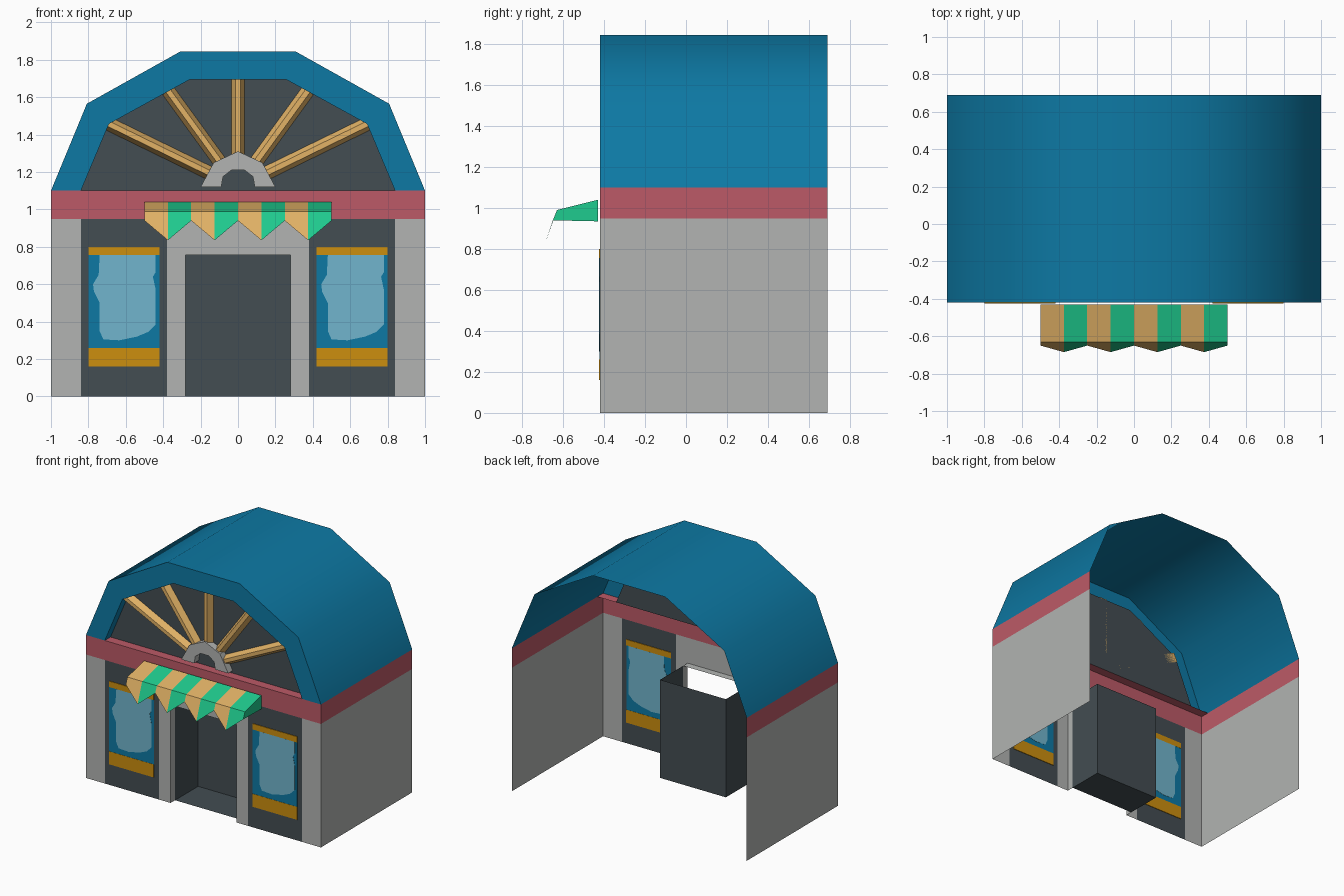
import bpy, bmesh
from math import sin, cos, radians
from mathutils import Vector

cube = bpy.data.objects.get("Cube")
if cube:
    bpy.data.objects.remove(cube, do_unlink=True)


def material(name, *rgb):
    lin = [(c / 255 / 12.92) if c < 11 else ((c / 255 + 0.055) / 1.055) ** 2.4 for c in rgb]
    m = bpy.data.materials.new(name)
    m.use_nodes = True
    m.diffuse_color = (*lin, 1)
    m.node_tree.nodes["Principled BSDF"].inputs["Base Color"].default_value = (*lin, 1)
    return m


blue = material("roof blue", 13, 121, 164)
grey = material("stone grey", 178, 180, 178)
dark = material("dark slate", 67, 77, 82)
red = material("band red", 188, 90, 103)
tan = material("wood tan", 226, 178, 102)
green = material("awning green", 31, 203, 142)
orange = material("poster orange", 204, 142, 14)
pale = material("poster pale blue", 113, 181, 205)


def make(name, faces, mats, index=None, smooth=False):
    """Object from polygons given as point lists, welded together."""
    bm = bmesh.new()
    for i, pts in enumerate(faces):
        f = bm.faces.new([bm.verts.new(p) for p in pts])
        f.material_index = index[i] if index else 0
        f.smooth = smooth
    bmesh.ops.remove_doubles(bm, verts=bm.verts, dist=1e-4)
    me = bpy.data.meshes.new(name)
    bm.to_mesh(me)
    bm.free()
    for m in mats:
        me.materials.append(m)
    ob = bpy.data.objects.new(name, me)
    bpy.context.collection.objects.link(ob)
    return ob


def at(path, y):
    return [(x, y, z) for x, z in path]


def strip(a, b):
    return [[a[i], a[i + 1], b[i + 1], b[i]] for i in range(len(a) - 1)]


def solid(a, b):
    return strip(a + a[:1], b + b[:1]) + [list(reversed(a)), b]


def mirrored(half):
    return half + [(-x, z) for x, z in reversed(half)]


def rect(x0, x1, z0, z1):
    return [(x0, z0), (x1, z0), (x1, z1), (x0, z1)]


FRONT, BACK, PANEL = -0.42, 0.69, -0.35
JAMB, BOX = -0.365, -0.085
BAND, EAVE = 0.95, 1.10

# Roof shell, arched rim and its reveal
outer = mirrored([(-1, EAVE), (-0.808, 1.565), (-0.307, 1.845)])
inner = mirrored([(-0.84, EAVE), (-0.69, 1.457), (-0.257, 1.695)])
make("roof", strip(at(outer, FRONT), at(outer, BACK)), [blue], smooth=True)
make("roof_rim", strip(at(inner, FRONT), at(outer, FRONT))
     + strip(at(inner, PANEL), at(inner, FRONT)), [blue])
make("arch_panel", [at(inner[::-1], PANEL)], [dark])

# Side walls and red band
for side, s in (("right", -1), ("left", 1)):
    for part, z0, z1, mat in (("wall", 0, BAND, grey), ("side_band", BAND, EAVE, red)):
        path = [(s, z0), (s, z1)][::-s]
        make(side + "_" + part, strip(at(path, FRONT), at(path, BACK)), [mat])
ledge = [(-1, EAVE), (1, EAVE)]
make("front_band", [at(rect(-1, 1, BAND, EAVE), FRONT)]
     + strip(at(ledge, FRONT), at(ledge, PANEL)), [red])

# Front pillars, dark wall panels and posters
patch = [(.06, .755), (.06, .75), (.055, .65), (.025, .60), (.03, .56), (.06, .50),
         (.06, .35), (.08, .305), (.165, .30), (.26, .32), (.32, .345), (.36, .385),
         (.36, .57), (.345, .64), (.36, .665), (.36, .755)]
for side, s in (("right", -1), ("left", 1)):
    lo, hi = sorted((s * 0.84, s))
    make(side + "_pillar", [at(rect(lo, hi, 0, BAND), FRONT)], [grey])
    lo, hi = sorted((s * 0.38, s * 0.84))
    make(side + "_front_panel", [at(rect(lo, hi, 0, BAND), FRONT)], [dark])
    lo, hi = sorted((s * 0.42, s * 0.80))

    def plate(name, path, t, mat):
        make(side + name, solid(at(path, FRONT + t), at(path, FRONT - t)), [mat])

    plate("_poster", rect(lo, hi, 0.26, 0.755), 0.003, blue)
    plate("_poster_top", rect(lo, hi, 0.755, 0.80), 0.0045, orange)
    plate("_poster_base", rect(lo, hi, 0.16, 0.26), 0.0045, orange)
    plate("_poster_patch", [(lo + x, z) for x, z in patch], 0.0047, pale)

# Door frame with jambs, and the open-topped entrance recess
door = mirrored([(-0.28, 0), (-0.28, 0.755)])
frame = mirrored([(-0.38, 0), (-0.38, BAND)])
make("door_frame", strip(at(door, FRONT), at(frame, FRONT))
     + strip(at(door, JAMB), at(door, FRONT)), [grey])
tub = mirrored([(-0.28, 0.755), (-0.28, 0)])
make("entrance_recess", strip(at(tub, JAMB), at(tub, BOX)) + [at(tub, BOX)], [dark])

# Fan spokes with chamfered fronts
section = [(-0.036, 0), (-0.014, 0.045), (0.014, 0.045), (0.036, 0)]
for n, (angle, length) in enumerate([(26, .77), (54, .635), (90, .58), (126, .635), (154, .77)]):
    d = Vector((cos(radians(angle)), 0, sin(radians(angle))))
    across = Vector((d.z, 0, -d.x))
    base = Vector((0, PANEL, 1.12))
    ring = [base + across * w + Vector((0, -h, 0)) for w, h in section]
    make("fan_spoke_%d" % (n + 1),
         solid([p + d * 0.13 for p in ring], [p + d * length for p in ring]), [tan])

# Half-ring hub of the fan
hub_out = [(-0.2, 1.12), (-0.13, 1.25), (0, 1.31), (0.13, 1.25), (0.2, 1.12)]
hub_out = hub_out[:2] + [(-0.05, 1.29)] + [(0.05, 1.29)] + hub_out[3:]
hub_in = mirrored([(-0.09, 1.12), (-0.08, 1.175), (-0.035, 1.21)])
hub_out[2:4] = [(-0.001, 1.31), (0.001, 1.31)]
HUB = -0.405
make("fan_hub", strip(at(hub_in, HUB), at(hub_out, HUB))
     + strip(at(hub_out, HUB), at(hub_out, PANEL))
     + strip(at(hub_in, PANEL), at(hub_in, HUB))
     + [at([hub_out[i], hub_in[i]], HUB) + at([hub_in[i], hub_out[i]], PANEL) for i in (0, -1)],
     [grey])

# Striped awning with pointed flaps
def awning_edge(i):
    x = -0.5 + i / 8
    hem = (-0.685, 0.835) if i % 2 else (-0.65, 0.94)
    return [(x, y, z) for y, z in ((-0.43, 1.04), (-0.63, 0.99), hem)]


faces, index = [], []
for i in range(8):
    faces += strip(awning_edge(i), awning_edge(i + 1))
    index += [i % 2] * 2
for i in (0, 8):
    e = awning_edge(i)
    faces.append(e + [(e[0][0], -0.43, 0.935)])
    index.append(1 if i else 0)
make("awning", faces, [tan, green], index)
